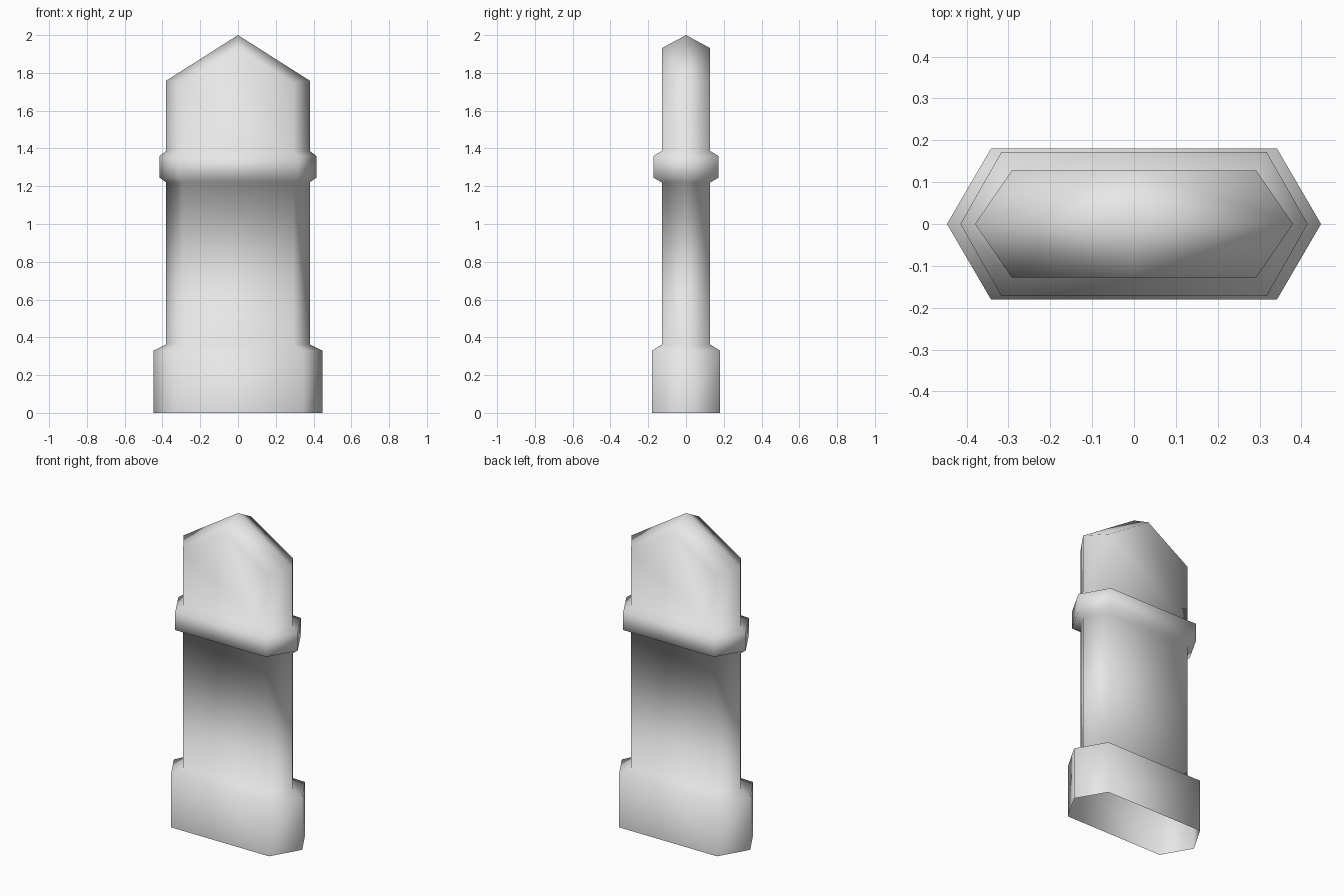
import bpy
import bmesh

cube = bpy.data.objects.get("Cube")
if cube:
    bpy.data.objects.remove(cube, do_unlink=True)

# Plain grey stone
stone = bpy.data.materials.new("grey stone")
stone.use_nodes = True
grey = (0.8, 0.8, 0.8, 1.0)
stone.diffuse_color = grey
stone.node_tree.nodes["Principled BSDF"].inputs["Base Color"].default_value = grey

# Half-sizes of the stretched hexagon: tip x, corner x, corner y
BASE = (0.447, 0.342, 0.18)
COLLAR = (0.415, 0.317, 0.172)
SHAFT = (0.38, 0.292, 0.128)
PEAK = 2.0


def hexagon(size):
    tip, cx, cy = size
    return [(tip, 0), (cx, cy), (-cx, cy), (-tip, 0), (-cx, -cy), (cx, -cy)]


def roof_height(x, y):
    return PEAK - 0.635 * abs(x) - 0.54 * abs(y)


bm = bmesh.new()

# Stacked rings: base block, shaft, collar, upper shaft
sections = [(BASE, 0.0), (BASE, 0.33), (SHAFT, 0.362), (SHAFT, 1.22),
            (COLLAR, 1.245), (COLLAR, 1.36), (SHAFT, 1.387)]
rings = [[bm.verts.new((x, y, z)) for x, y in hexagon(size)] for size, z in sections]

# Top ring follows the slopes of the pointed roof
rings.append([bm.verts.new((x, y, roof_height(x, y))) for x, y in hexagon(SHAFT)])
top = rings[-1]
cy = SHAFT[2]
back_mid, front_mid = [bm.verts.new((0, y, roof_height(0, y))) for y in (cy, -cy)]
gables = {1: back_mid, 4: front_mid}

# Walls, with a gable point on the broad front and back
for level, (low, high) in enumerate(zip(rings, rings[1:])):
    for i in range(6):
        j = (i + 1) % 6
        loop = [low[i], low[j], high[j]]
        if high is top and i in gables:
            loop.append(gables[i])
        bm.faces.new(loop + [high[i]])

# Four roof slopes meeting at the peak
peak = bm.verts.new((0, 0, PEAK))
for loop in ((top[0], top[1], back_mid), (back_mid, top[2], top[3]),
             (top[3], top[4], front_mid), (front_mid, top[5], top[0])):
    bm.faces.new(loop + (peak,))

for face in bm.faces:
    face.smooth = True
bm.normal_update()

mesh = bpy.data.meshes.new("pillar")
bm.to_mesh(mesh)
bm.free()
mesh.materials.append(stone)
pillar = bpy.data.objects.new("pillar", mesh)
bpy.context.collection.objects.link(pillar)
